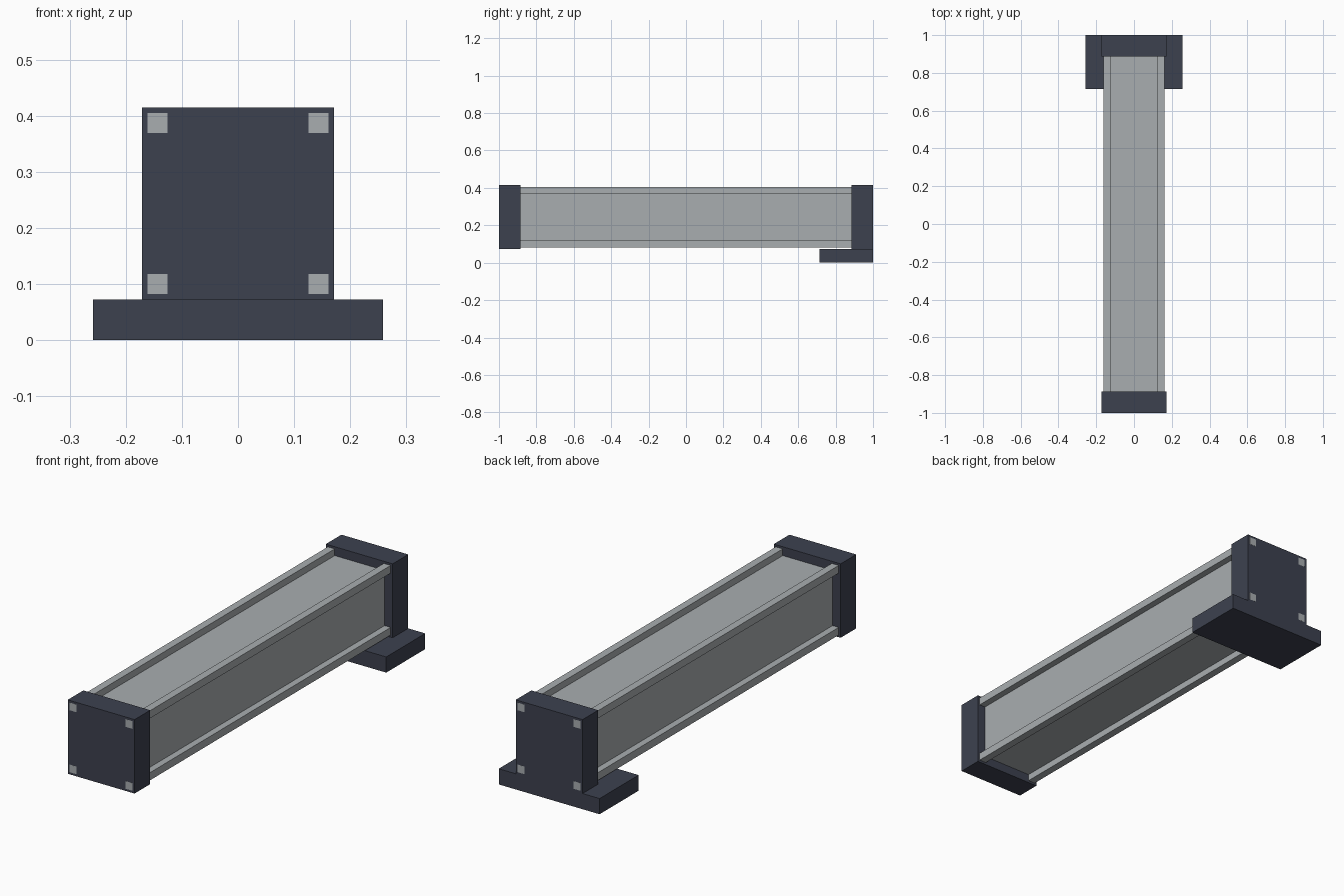
import bpy

if "Cube" in bpy.data.objects:
    bpy.data.objects.remove(bpy.data.objects["Cube"])


def material(name, rgb):
    m = bpy.data.materials.new(name)
    m.diffuse_color = (*rgb, 1.0)
    m.use_nodes = True
    m.node_tree.nodes["Principled BSDF"].inputs["Base Color"].default_value = m.diffuse_color
    return m


DARK = material("dark slate", (0.046, 0.053, 0.078))
GREY = material("light grey", (0.395, 0.42, 0.435))


def box(name, x, y, z, mat):
    """Box from (min, max) ranges along each axis."""
    bpy.ops.mesh.primitive_cube_add(size=1, location=[sum(r) / 2 for r in (x, y, z)])
    ob = bpy.context.object
    ob.scale = [r[1] - r[0] for r in (x, y, z)]
    bpy.ops.object.transform_apply(location=False, rotation=False, scale=True)
    ob.name = name
    ob.data.materials.append(mat)
    return ob


MID = 0.2435   # height of the beam axis
CAP = 0.171    # half size of the end caps
BODY = 0.13    # half size of the square body

# Square end caps
for name, y in (("front_end_cap", (-1.0, -0.886)), ("back_end_cap", (0.886, 1.0))):
    box(name, (-CAP, CAP), y, (MID - CAP, MID + CAP), DARK)

# Foot plate under the back end
box("foot_plate", (-0.258, 0.258), (0.715, 1.0), (0.0, MID - CAP), DARK)

# Body recessed between the corner rods
box("body", (-BODY, BODY), (-0.89, 0.89), (MID - BODY, MID + BODY), GREY)

# Square corner rods running through both caps, flush with their outer faces
for side, sx in (("left", -1), ("right", 1)):
    for level, sz in (("lower", -1), ("upper", 1)):
        x = sorted((sx * 0.1255, sx * 0.161))
        z = sorted((MID + sz * 0.1255, MID + sz * 0.161))
        box(f"{level}_{side}_rod", x, (-1.0004, 1.0004), z, GREY)
